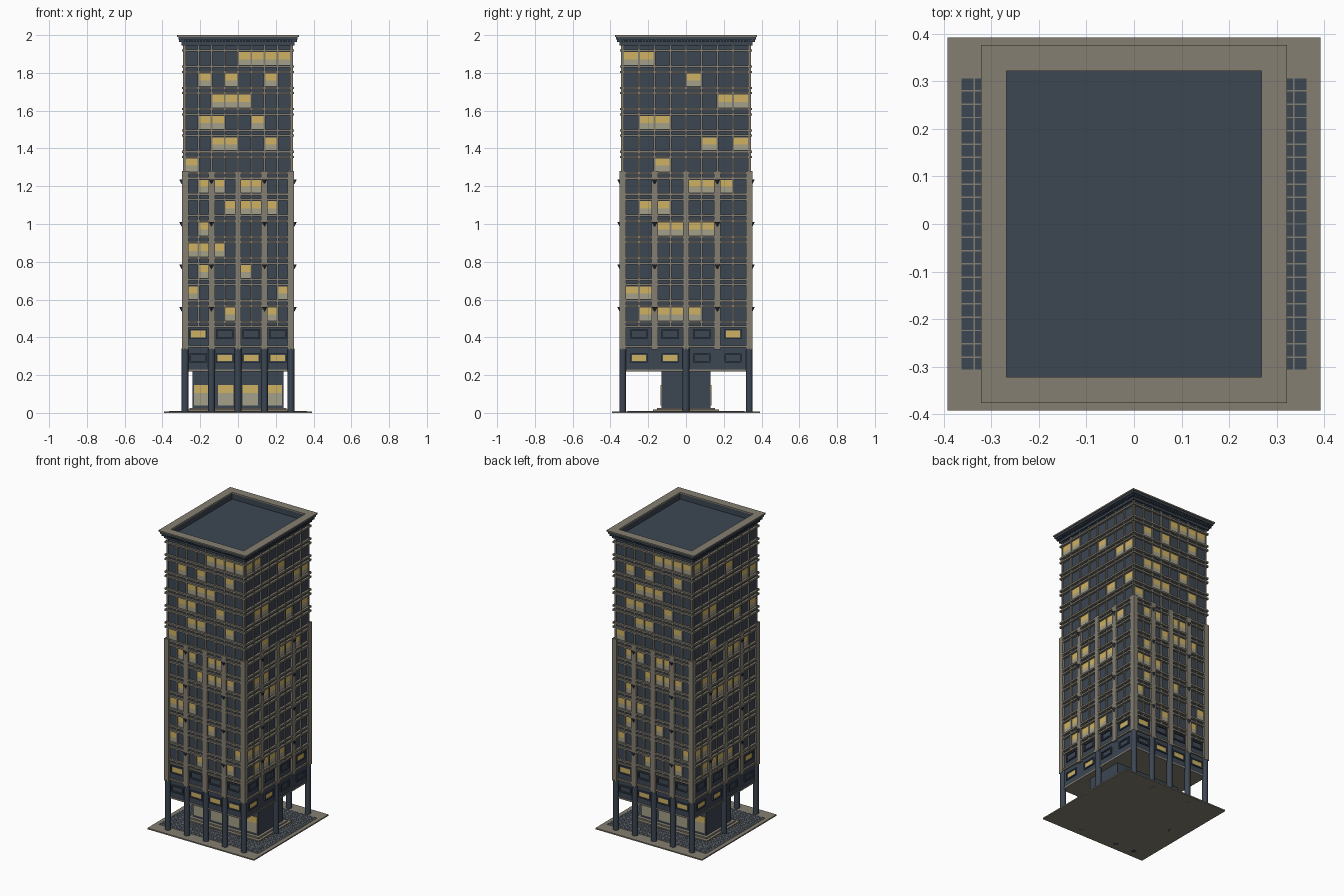
import bpy, bmesh, math
from mathutils import Matrix, Vector

if "Cube" in bpy.data.objects:
    bpy.data.objects.remove(bpy.data.objects["Cube"])

def material(name, rgb):
    m = bpy.data.materials.new(name)
    m.diffuse_color = (*rgb, 1)
    m.use_nodes = True
    m.node_tree.nodes["Principled BSDF"].inputs["Base Color"].default_value = m.diffuse_color
    return m

DARK = material("dark_blue_grey", (0.045, 0.061, 0.086))
STONE = material("warm_grey_stone", (0.235, 0.212, 0.168))
GOLD = material("lit_gold", (0.62, 0.44, 0.125))
PALE = material("lit_pale", (0.37, 0.35, 0.25))

class Part:
    """Collects boxes and cones of one colour into one object."""
    def __init__(self, name, mat):
        self.name, self.mat, self.bm = name, mat, bmesh.new()

    def box(self, x0, x1, y0, y1, z0, z1, rot=0):
        m = (Matrix.Rotation(rot, 4, 'Z')
             @ Matrix.Translation(((x0 + x1) / 2, (y0 + y1) / 2, (z0 + z1) / 2))
             @ Matrix.Diagonal((x1 - x0, y1 - y0, z1 - z0, 1)))
        bmesh.ops.create_cube(self.bm, size=1, matrix=m)

    def block(self, hx, hy, z0, z1):
        self.box(-hx, hx, -hy, hy, z0, z1)

    def cone(self, x, y, z0, z1, r0, r1, n=16):
        bmesh.ops.create_cone(self.bm, cap_ends=True, segments=n, radius1=r0, radius2=r1,
                              depth=z1 - z0, matrix=Matrix.Translation((x, y, (z0 + z1) / 2)))

    def ring(self, hx, hy, ix, iy, z0, z1):
        for s in (-1, 1):
            self.box(-hx, hx, *sorted((s * iy, s * hy)), z0, z1)
            self.box(*sorted((s * ix, s * hx)), -iy, iy, z0, z1)

    def done(self, smooth=False):
        me = bpy.data.meshes.new(self.name)
        self.bm.to_mesh(me)
        self.bm.free()
        me.materials.append(self.mat)
        ob = bpy.data.objects.new(self.name, me)
        bpy.context.collection.objects.link(ob)
        if smooth:
            bpy.context.view_layer.objects.active = ob
            ob.select_set(True)
            bpy.ops.object.shade_smooth_by_angle(angle=math.radians(40))
            ob.select_set(False)

WX, WY = 0.283, 0.336          # wall half sizes
PITCH, TOP, ROWS = 0.1127, 1.91, 13
# each side: rotation, half width of the bay grid, wall distance, lit bays per row, lit low bays
FRONT = ["4567", "136", "234", "125", "236", "0", "1245", "3456", "1", "012", "14", "07", "36"]
SIDE = ["01", "4", "67", "12", "57", "2", "456", "12", "2345", "", "", "01", "1234"]
SIDES = [(k * math.pi / 2, 0.28, WY, FRONT, "123", "0") if k % 2 == 0 else
         (k * math.pi / 2, 0.332, WX, SIDE, "01", "3") for k in range(4)]

# paved base
base = Part("base_plate", STONE)
base.block(0.392, 0.392, 0, 0.008)
base.done()
paving = Part("paving_tiles", DARK)
paving.block(0.364, 0.308, 0.007, 0.0095)
paving.done()
joints = Part("paving_joints", STONE)
for i in range(-13, 14):
    joints.box(i * 0.028 - 0.0015, i * 0.028 + 0.0015, -0.308, 0.308, 0.008, 0.0103)
for i in range(-11, 12):
    joints.box(-0.364, 0.364, i * 0.028 - 0.0015, i * 0.028 + 0.0015, 0.008, 0.0103)
joints.done()

# lobby with steps
steps = Part("lobby_steps", STONE)
steps.block(0.275, 0.175, 0.008, 0.017)
steps.block(0.258, 0.153, 0.008, 0.026)
steps.done()
lobby = Part("lobby", DARK)
lobby.block(0.24, 0.13, 0.01, 0.225)
lobby.done()

# tower body and the slab under it
body = Part("tower_body", DARK)
body.block(WX, WY, 0.228, 1.955)
body.done()
slab = Part("underside_slab", STONE)
slab.block(WX + 0.002, WY + 0.002, 0.22, 0.23)
slab.done()

# cornice with dentils and roof rim
cornice = Part("cornice", DARK)
cornice.ring(0.298, 0.351, 0.268, 0.322, 1.945, 1.965)
cornice.ring(0.316, 0.37, 0.268, 0.322, 1.977, 1.992)
cornice.ring(0.30, 0.353, 0.268, 0.322, 1.96, 1.98)
for rot, w, d, *_ in SIDES:
    n = round(w / 0.014)
    for i in range(-n, n + 1):
        u = i * (w + 0.022) / n
        cornice.box(u - 0.004, u + 0.004, -d - 0.029, -d, 1.963, 1.978, rot)
cornice.done()
rim = Part("roof_rim", STONE)
rim.ring(0.322, 0.377, 0.268, 0.322, 1.991, 2.0)
rim.done()

# facade grid and windows
bars = Part("floor_bars", STONE)
mullions = Part("mullions", STONE)
gold = Part("lit_windows_upper", GOLD)
pale = Part("lit_windows_lower", PALE)
frames = Part("low_window_frames", DARK)
for rot, w, d, lit, low, mid in SIDES:
    step = w / 4
    for i in range(-4, 5):
        mullions.box(i * step - 0.005, i * step + 0.005, -d - 0.008, -d, 0.455, 1.95, rot)
    for r in range(ROWS):
        t = TOP - r * PITCH
        b = t - 0.068
        for z in (t + 0.003, b - 0.014):
            bars.box(-w - 0.016, w + 0.016, -d - 0.014, -d, z, z + 0.011, rot)
        for c in lit[r]:
            u = (int(c) - 4) * step
            m = t - 0.038
            gold.box(u + 0.005, u + step - 0.005, -d - 0.003, -d, m, t, rot)
            pale.box(u + 0.005, u + step - 0.005, -d - 0.003, -d, b, m, rot)
    for z in (0.345, 0.452):
        bars.box(-w - 0.012, w + 0.012, -d - 0.01, -d, z, z + 0.011, rot)
    # wide windows of the two low floors
    for z0, z1, chosen in ((0.275, 0.307, low), (0.40, 0.436, mid)):
        for c in range(4):
            u = (c - 1.5) * 2 * step
            for s in (-1, 1):
                frames.box(u + s * 0.042 - 0.004, u + s * 0.042 + 0.004, -d - 0.008, -d,
                           z0 - 0.008, z1 + 0.008, rot)
            for z in (z0 - 0.008, z1):
                frames.box(u - 0.046, u + 0.046, -d - 0.008, -d, z, z + 0.008, rot)
            if str(c) in chosen:
                gold.box(u - 0.038, u + 0.038, -d - 0.003, -d, z0, z1, rot)
# lobby windows, front and back
for rot in (0, math.pi):
    for u in (-0.193, -0.065, 0.065, 0.193):
        gold.box(u - 0.041, u + 0.041, -0.134, -0.13, 0.105, 0.147, rot)
        pale.box(u - 0.041, u + 0.041, -0.134, -0.13, 0.04, 0.105, rot)
for p in (bars, mullions, gold, pale, frames):
    p.done()

# round columns, square piers above them, small drop brackets
columns = Part("columns", DARK)
piers = Part("piers", STONE)
brackets = Part("brackets", DARK)
spots = {(i * 0.14, s * 0.335) for i in range(-2, 3) for s in (-1, 1)}
sides = {(s * 0.28, i * 0.166) for i in (-1, 0, 1) for s in (-1, 1)}
for x, y in sorted(spots | sides):
    if (x, y) in spots or y == 0:
        columns.cone(x, y, 0, 0.34, 0.018, 0.018)
    piers.box(x - 0.017, x + 0.017, y - 0.017, y + 0.017, 0.335, 1.28)
for rot, w, d, *_ in SIDES:
    for s in (-1, 1):
        for k in range(4):
            z = 1.21 + 0.002 - k * 2 * PITCH
            p = Matrix.Rotation(rot, 3, 'Z') @ Vector((s * w / 2, -d - 0.014, 0))
            brackets.cone(p.x, p.y, z, z + 0.024, 0.002, 0.014, 8)
columns.done(smooth=True)
piers.done()
brackets.done()
